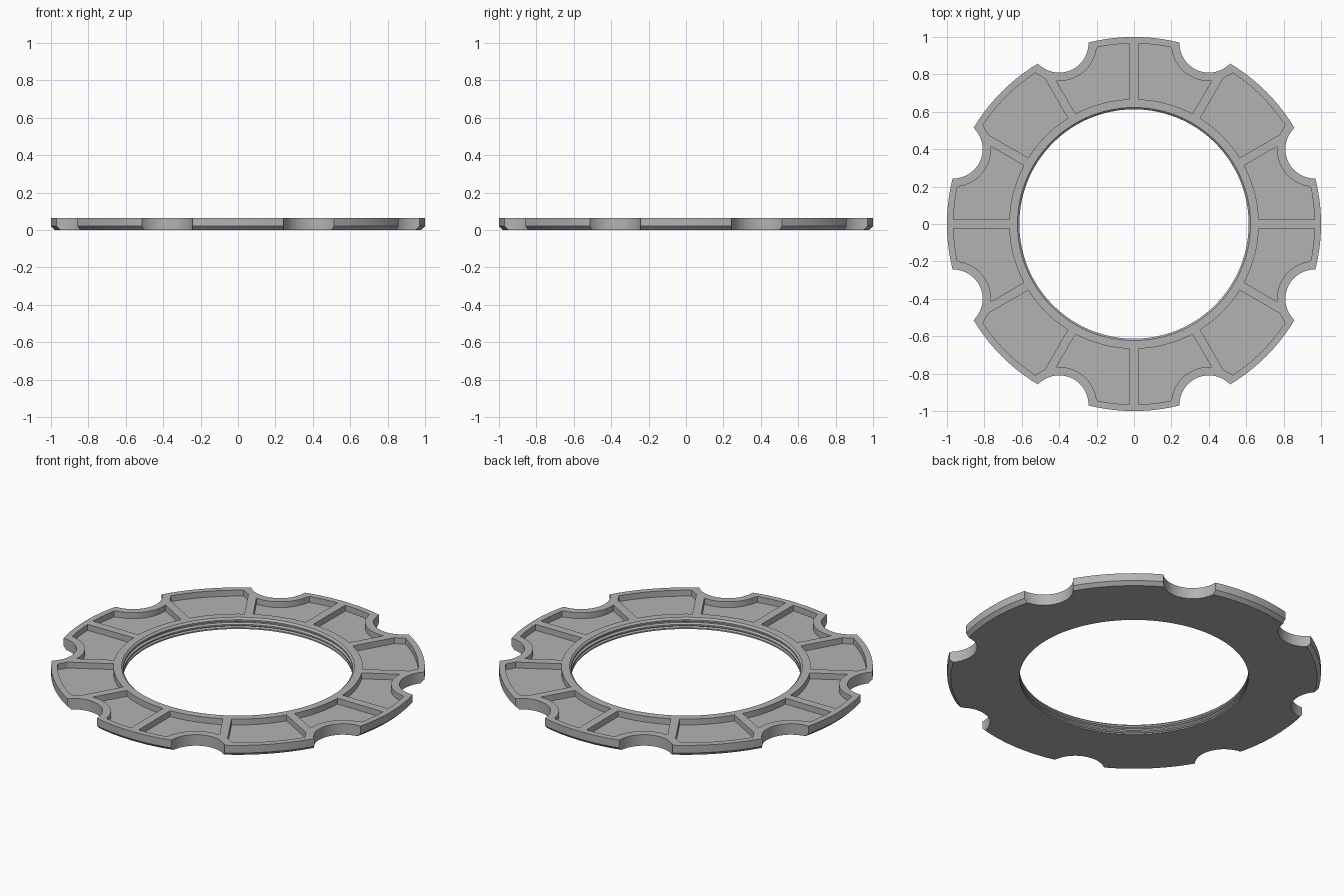
import bpy, bmesh
from math import sin, cos, radians, sqrt, pi

if "Cube" in bpy.data.objects:
    bpy.data.objects.remove(bpy.data.objects["Cube"])

HEIGHT, FLOOR = 0.065, 0.03
NOTCH_R, NOTCH_DIST = 0.157, 1.046
NOTCHES = [22.5 + 45 * i for i in range(8)]

grey = bpy.data.materials.new("mid_grey")
grey.use_nodes = True
colour = (0.45, 0.45, 0.45, 1)
grey.diffuse_color = colour
grey.node_tree.nodes["Principled BSDF"].inputs["Base Color"].default_value = colour


def polar(r, deg, z):
    return (r * cos(radians(deg)), r * sin(radians(deg)), z)


def finish(name, bm):
    bmesh.ops.recalc_face_normals(bm, faces=bm.faces)
    mesh = bpy.data.meshes.new(name)
    bm.to_mesh(mesh)
    bm.free()
    ob = bpy.data.objects.new(name, mesh)
    bpy.context.collection.objects.link(ob)
    mesh.materials.append(grey)
    return ob


def lathe(name, profile, steps=192):
    bm = bmesh.new()
    rings = [[bm.verts.new(polar(r, 360 * i / steps, z)) for r, z in profile]
             for i in range(steps)]
    n = len(profile)
    for i in range(steps):
        a, b = rings[i], rings[(i + 1) % steps]
        for j in range(n):
            k = (j + 1) % n
            bm.faces.new((a[j], b[j], b[k], a[k]))
    return finish(name, bm)


def add_prism(bm, outline, z0, z1):
    low = [bm.verts.new((x, y, z0)) for x, y, _ in outline]
    high = [bm.verts.new((x, y, z1)) for x, y, _ in outline]
    bm.faces.new(low)
    bm.faces.new(high)
    for i in range(len(low)):
        j = (i + 1) % len(low)
        bm.faces.new((low[i], low[j], high[j], high[i]))


def pocket_edge(deg, limit=0.965, wall=0.045):
    # Outer pocket radius, pulled in around the notches
    r = limit
    for n in NOTCHES:
        d = radians(deg - n)
        under = (NOTCH_R + wall) ** 2 - (NOTCH_DIST * sin(d)) ** 2
        if cos(d) > 0 and under > 0:
            r = min(r, NOTCH_DIST * cos(d) - sqrt(under))
    return r


def cut(target, cutter):
    cutter.hide_render = True
    mod = target.modifiers.new("cut", 'BOOLEAN')
    mod.operation, mod.solver, mod.object = 'DIFFERENCE', 'EXACT', cutter
    bpy.context.view_layer.objects.active = target
    bpy.ops.object.modifier_apply(modifier=mod.name)
    bpy.data.objects.remove(cutter)


# Ring body with chamfered lower rim and grooved bore
ring = lathe("notched_ring", [
    (0.98, 0), (1, 0.02), (1, HEIGHT), (0.623, HEIGHT), (0.613, 0.055),
    (0.613, 0.046), (0.625, 0.04), (0.625, 0.034), (0.613, 0.028),
    (0.613, 0.02), (0.622, 0.014), (0.613, 0.008), (0.613, 0)])

# Round notches in the rim
bm = bmesh.new()
for n in NOTCHES:
    cx, cy, _ = polar(NOTCH_DIST, n, 0)
    circle = [polar(NOTCH_R, 360 * i / 64, 0) for i in range(64)]
    add_prism(bm, [(cx + x, cy + y, 0) for x, y, _ in circle], -0.1, 0.2)
cut(ring, finish("notch_cutter", bm))

# Recessed pockets between the radial ribs
bm = bmesh.new()
STEPS = 48
for i in range(12):
    start = 30 * i
    inner = [start + 2.05 + 25.9 * k / 16 for k in range(17)]
    outer = [start + 28.5 - 27 * k / STEPS for k in range(STEPS + 1)]
    outline = [polar(0.667, a, 0) for a in inner]
    outline += [polar(pocket_edge(a), a, 0) for a in outer]
    add_prism(bm, outline, FLOOR, 0.2)
cut(ring, finish("pocket_cutter", bm))

# Smooth curved walls, crisp edges
bpy.ops.object.select_all(action='DESELECT')
ring.select_set(True)
bpy.context.view_layer.objects.active = ring
bpy.ops.object.shade_smooth_by_angle(angle=radians(25))
